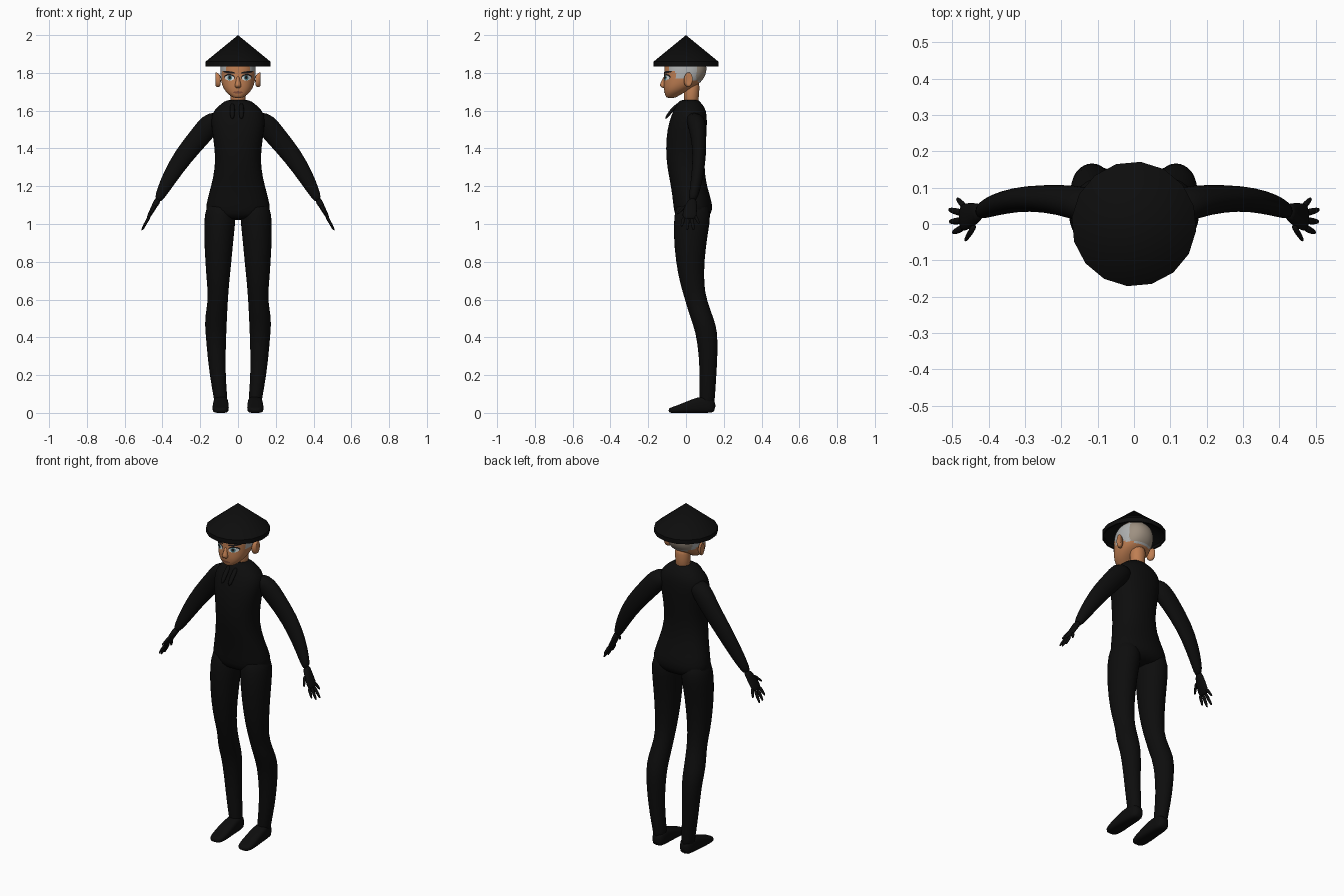
import bpy, bmesh, math
from mathutils import Vector
from mathutils.bvhtree import BVHTree

cube = bpy.data.objects.get("Cube")
if cube:
    bpy.data.objects.remove(cube)


def material(name, r, g, b):
    m = bpy.data.materials.new(name)
    m.use_nodes = True
    m.diffuse_color = (r, g, b, 1)
    node = m.node_tree.nodes["Principled BSDF"]
    node.inputs["Base Color"].default_value = (r, g, b, 1)
    node.inputs["Roughness"].default_value = 0.9
    return m


black = material("black cloth", .004, .004, .004)
skin = material("brown skin", .52, .21, .085)
lip = material("dark lip", .26, .09, .05)
hair = material("grey hair", .44, .45, .45)
shaved = material("shaved scalp", .34, .28, .22)
white = material("eye white", .7, .72, .72)
iris = material("teal iris", .08, .24, .28)
ink = material("dark brow", .012, .01, .01)

X, Y, Z = Vector((1, 0, 0)), Vector((0, 1, 0)), Vector((0, 0, 1))


def finish(name, bm, mats, subdiv=0, angle=45):
    """Turn a bmesh into a smooth-shaded object."""
    bmesh.ops.recalc_face_normals(bm, faces=bm.faces)
    me = bpy.data.meshes.new(name)
    bm.to_mesh(me)
    bm.free()
    for m in mats:
        me.materials.append(m)
    ob = bpy.data.objects.new(name, me)
    bpy.context.collection.objects.link(ob)
    bpy.ops.object.select_all(action='DESELECT')
    bpy.context.view_layer.objects.active = ob
    ob.select_set(True)
    if subdiv:
        mod = ob.modifiers.new("smooth", 'SUBSURF')
        mod.levels = subdiv
        bpy.ops.object.modifier_apply(modifier=mod.name)
    bpy.ops.object.shade_smooth_by_angle(angle=math.radians(angle))
    return ob


def loft(name, rings, u, v, mats, sides=14, power=1.0, subdiv=1, flip=1):
    """Skin rings of (x, y, z, half size on u, half size on v); flip=-1 mirrors x."""
    bm = bmesh.new()
    loops = []
    for x, y, z, a, b in rings:
        loop = []
        for i in range(sides):
            t = 2 * math.pi * (i + .5) / sides
            c, s = math.cos(t), math.sin(t)
            p = Vector((x, y, z)) + u * a * math.copysign(abs(c) ** power, c) \
                + v * b * math.copysign(abs(s) ** power, s)
            p.x *= flip
            loop.append(bm.verts.new(p))
        loops.append(loop)
    for lo, hi in zip(loops, loops[1:]):
        for i in range(sides):
            j = (i + 1) % sides
            bm.faces.new((lo[i], lo[j], hi[j], hi[i]))
    bm.faces.new(loops[0])
    bm.faces.new(loops[-1])
    return finish(name, bm, mats, subdiv, 60)


def upright(rows):
    """Rows of (z, x, front y, back y, half width) to loft rings."""
    return [(x, (f + k) / 2, z, w, (k - f) / 2) for z, x, f, k, w in rows]


# Torso
loft("torso", upright([
    (1.658, 0, -.02, .065, .05), (1.65, 0, -.04, .072, .074),
    (1.62, 0, -.058, .1, .11), (1.58, 0, -.078, .113, .148),
    (1.5, 0, -.102, .112, .142), (1.4, 0, -.109, .105, .124),
    (1.3, 0, -.102, .097, .122), (1.2, 0, -.08, .11, .144),
    (1.1, 0, -.068, .146, .174), (1.05, 0, -.064, .135, .172),
    (1.02, 0, -.03, .1, .1)]), X, Y, [black], 18, .9)

# Neck
loft("neck", upright([(1.62, 0, -.012, .068, .043), (1.68, 0, -.012, .068, .041),
                      (1.77, 0, -.012, .08, .05)]), X, Y, [skin])

# Two loose collar ends
for side, x in (("right", -.03), ("left", .018)):
    loft(side + "_collar_flap", [(x, -.035, 1.64, .012, .01), (x, -.075, 1.605, .016, .011),
                                 (x, -.112, 1.553, .012, .007)],
         X, Vector((0, .75, -.66)), [black], 8)

hand_n = Vector((.87, 0, .5))
arm_n = Vector((.82, 0, .57))
for side, s in (("left", 1), ("right", -1)):
    # Leg and foot
    loft(side + "_leg", upright([
        (1.13, .088, -.045, .11, .07), (1.05, .094, -.066, .138, .087),
        (.95, .101, -.069, .117, .082), (.8, .104, -.057, .098, .071),
        (.68, .106, -.032, .097, .06), (.6, .105, -.007, .11, .053),
        (.5, .118, .022, .148, .061), (.43, .117, .05, .17, .057),
        (.3, .114, .068, .168, .049), (.18, .106, .071, .161, .042),
        (.08, .092, .07, .154, .037), (.03, .09, .075, .15, .034)]),
        X, Y, [black], flip=s)
    loft(side + "_foot", [
        (.09, .158, .038, .03, .036), (.09, .115, .045, .039, .046),
        (.091, .06, .042, .041, .043), (.092, -.01, .027, .045, .028),
        (.092, -.065, .016, .042, .017), (.092, -.094, .013, .028, .012)],
        X, Z, [black], power=.6, flip=s)

    # Arm, palm and digits
    loft(side + "_arm", [
        (.09, .04, 1.575, .045, .04), (.14, .055, 1.54, .052, .062),
        (.2, .067, 1.465, .042, .058), (.29, .072, 1.36, .036, .053),
        (.36, .06, 1.25, .033, .043), (.4, .046, 1.175, .028, .032),
        (.428, .033, 1.12, .022, .02)], Y, arm_n, [black], flip=s)
    loft(side + "_palm", [
        (.42, .036, 1.135, .021, .022), (.44, .026, 1.1, .034, .015),
        (.467, .018, 1.05, .042, .012), (.48, .018, 1.025, .036, .007)],
        Y, hand_n, [black], 10, flip=s)
    digits = [("thumb", (.437, -.002, 1.1), (.466, -.047, 1.05)),
              ("index_finger", (.47, -.01, 1.04), (.5, -.024, .985)),
              ("middle_finger", (.473, .01, 1.035), (.509, .006, .965)),
              ("ring_finger", (.472, .03, 1.035), (.511, .04, .965)),
              ("little_finger", (.465, .046, 1.05), (.488, .07, 1.0))]
    for part, a, b in digits:
        a, b = Vector(a), Vector(b)
        loft(side + "_" + part, [(*a, .012, .01), (*a.lerp(b, .6), .01, .008),
                                 (*b, .006, .005)], Y, hand_n, [black], 8, flip=s)

    # Ear
    loft(side + "_ear", [
        (.09, .005, 1.757, .018, .03), (.108, .01, 1.762, .024, .042),
        (.122, .018, 1.768, .021, .038), (.118, .012, 1.766, .012, .025)],
        Y, Z, [skin], 12, flip=s)

# Head, coloured by region
head = loft("head", upright([
    (1.667, 0, -.1, -.06, .022), (1.675, 0, -.108, -.045, .036),
    (1.695, 0, -.114, -.01, .062), (1.72, 0, -.119, .035, .079),
    (1.75, 0, -.119, .082, .09), (1.79, 0, -.116, .107, .095),
    (1.83, 0, -.118, .112, .095), (1.87, 0, -.105, .1, .086),
    (1.9, 0, -.07, .065, .06), (1.915, 0, -.03, .03, .03)]),
    X, Y, [skin, hair, shaved], 20, .9, 2)
for f in head.data.polygons:
    c = f.center
    if c.z > 1.875 or (c.y > .055 and c.z > 1.765):
        f.material_index = 2
    elif c.y > -.055 and c.z > 1.775 - .3 * max(c.y, 0) \
            or (c.y > -.09 and c.z > 1.81 and abs(c.x) > .06):
        f.material_index = 1

# Nose
loft("nose", [(0, -.107, 1.785, .009, .013), (0, -.115, 1.755, .011, .015),
              (0, -.122, 1.735, .019, .021), (0, -.118, 1.724, .017, .015),
              (0, -.11, 1.718, .008, .008)], X, Y, [skin], 10)

tree = BVHTree.FromPolygons([v.co for v in head.data.vertices],
                            [p.vertices[:] for p in head.data.polygons])


def plate(name, x, z, w, h, tilt, lift, mat):
    """Thin oval that follows the face."""
    bm = bmesh.new()

    def vert(r, t):
        a, b = w * r * math.cos(t), h * r * math.sin(t)
        px = x + a * math.cos(tilt) - b * math.sin(tilt)
        pz = z + a * math.sin(tilt) + b * math.cos(tilt)
        hit = tree.ray_cast(Vector((px, -1, pz)), Y)[0]
        return bm.verts.new((px, hit.y - lift, pz))

    n = 16
    loops = [[vert(r, 2 * math.pi * i / n) for i in range(n)] for r in (.3, .65, 1)]
    bm.faces.new(loops[0])
    for lo, hi in zip(loops, loops[1:]):
        for i in range(n):
            j = (i + 1) % n
            bm.faces.new((lo[i], lo[j], hi[j], hi[i]))
    return finish(name, bm, [mat])


# Painted face details
for side, s in (("left", 1), ("right", -1)):
    plate(side + "_lash", s * .045, 1.777, .028, .017, s * .1, .0015, ink)
    plate(side + "_eye_white", s * .045, 1.773, .025, .0135, s * .08, .0028, white)
    plate(side + "_iris", s * .044, 1.774, .0125, .0135, 0, .0041, iris)
    plate(side + "_pupil", s * .044, 1.775, .007, .0085, 0, .0054, ink)
    plate(side + "_brow", s * .047, 1.803, .032, .006, s * .12, .003, ink)
plate("mouth", 0, 1.697, .027, .006, 0, .002, lip)

# Conical hat, hollow underneath
sides = 16
bm = bmesh.new()
tip, inner_tip = bm.verts.new((0, 0, 2)), bm.verts.new((0, 0, 1.975))
loops = []
for r, z in ((.172, 1.86), (.172, 1.835), (.163, 1.835), (.163, 1.852)):
    turn = [2 * math.pi * (i - .27) / sides for i in range(sides)]
    loops.append([bm.verts.new((r * math.cos(t), r * math.sin(t), z)) for t in turn])
for i in range(sides):
    j = (i + 1) % sides
    bm.faces.new((tip, loops[0][i], loops[0][j]))
    bm.faces.new((inner_tip, loops[-1][j], loops[-1][i]))
    for lo, hi in zip(loops, loops[1:]):
        bm.faces.new((lo[i], hi[i], hi[j], lo[j]))
finish("conical_hat", bm, [black], 0, 35)
